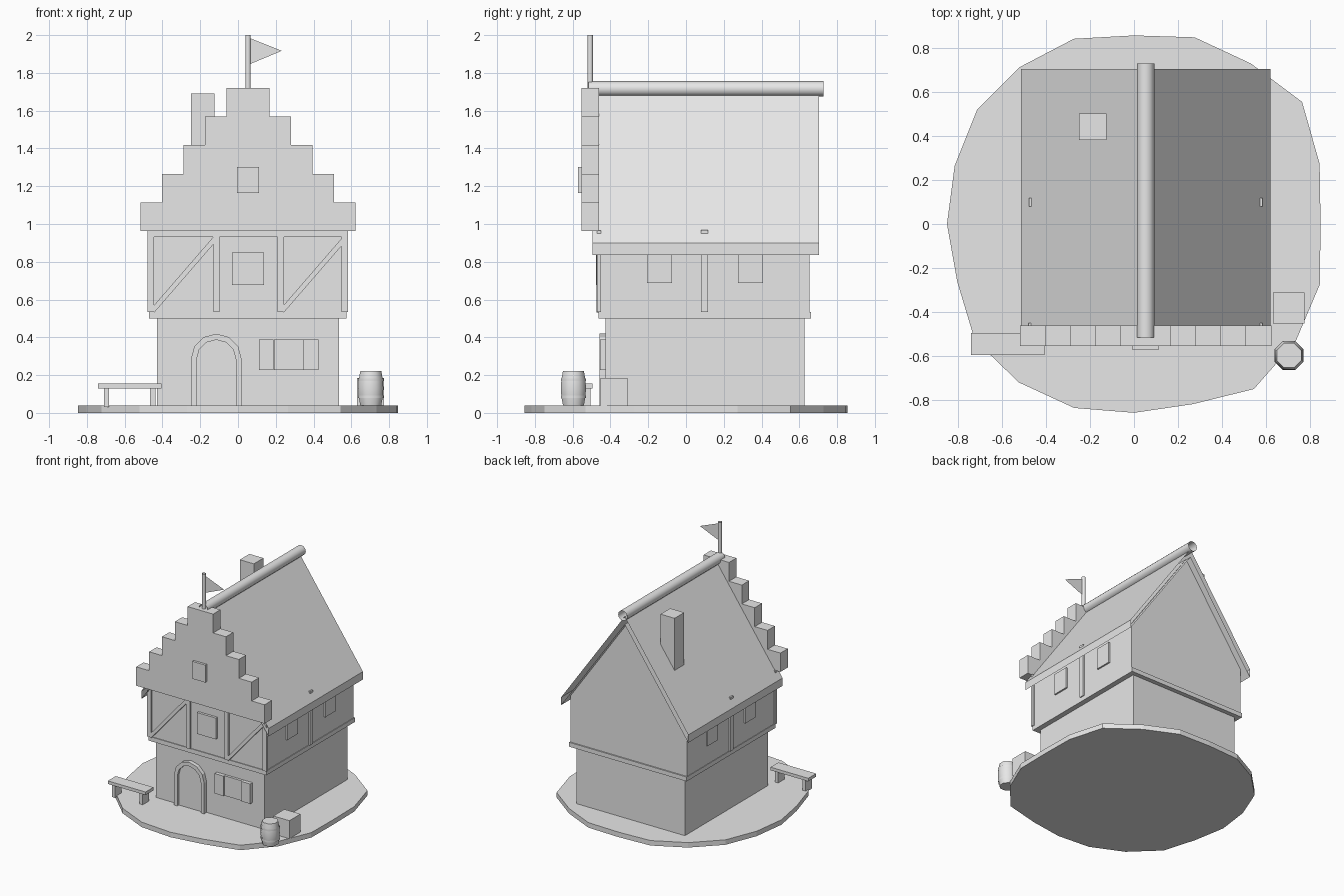
import bpy, bmesh, math
from mathutils import Vector

if "Cube" in bpy.data.objects:
    bpy.data.objects.remove(bpy.data.objects["Cube"])

GREY = bpy.data.materials.new("plain grey")
GREY.diffuse_color = (0.8, 0.8, 0.8, 1)
GREY.use_nodes = True
GREY.node_tree.nodes["Principled BSDF"].inputs["Base Color"].default_value = GREY.diffuse_color
CX = 0.053  # centre line of the house


def finish(name, bm, smooth=False):
    bmesh.ops.recalc_face_normals(bm, faces=bm.faces[:])
    me = bpy.data.meshes.new(name)
    bm.to_mesh(me)
    bm.free()
    ob = bpy.data.objects.new(name, me)
    bpy.context.collection.objects.link(ob)
    me.materials.append(GREY)
    if smooth:
        bpy.ops.object.select_all(action='DESELECT')
        ob.select_set(True)
        bpy.context.view_layer.objects.active = ob
        bpy.ops.object.shade_smooth_by_angle(angle=math.radians(50))
    return ob


def prism(name, pts, a, b, axis='y', caps=True, smooth=False):
    """Extrude a 2D outline: (x, z) along y, or (x, y) along z."""
    bm = bmesh.new()
    place = (lambda p, d: (p[0], d, p[1])) if axis == 'y' else (lambda p, d: (p[0], p[1], d))
    lo = [bm.verts.new(place(p, a)) for p in pts]
    hi = [bm.verts.new(place(p, b)) for p in pts]
    if caps:
        bm.faces.new(lo)
        bm.faces.new(hi)
    for i in range(len(pts)):
        j = (i + 1) % len(pts)
        bm.faces.new((lo[i], lo[j], hi[j], hi[i]))
    return finish(name, bm, smooth)


def box(name, x0, x1, y0, y1, z0, z1):
    return prism(name, [(x0, z0), (x1, z0), (x1, z1), (x0, z1)], y0, y1)


def lathe(name, profile, x, y, n, caps=True):
    """Solid or open tube of revolution from (radius, z) pairs."""
    bm = bmesh.new()
    rings = [[bm.verts.new((x + r * math.cos(t), y + r * math.sin(t), z))
              for t in (2 * math.pi * (k + 0.5) / n for k in range(n))] for r, z in profile]
    for a, b in zip(rings, rings[1:]):
        for k in range(n):
            m = (k + 1) % n
            bm.faces.new((a[k], a[m], b[m], b[k]))
    if caps:
        bm.faces.new(rings[0])
        bm.faces.new(rings[-1])
    return finish(name, bm, True)


def arch(cx, r, spring, base):
    top = [(cx + r * math.cos(math.pi * k / 6), spring + r * math.sin(math.pi * k / 6)) for k in range(7)]
    return [(cx + r, base)] + top + [(cx - r, base)]


# uneven round base slab
radii = [.846, .885, .942, .90, .89, .855, .883, .88, .88, .855,
         .848, .843, .893, .888, .877, .856, .859, .925, .906, .886]
prism("ground_slab", [(r * math.cos(i * math.pi / 10), r * math.sin(i * math.pi / 10))
                      for i, r in enumerate(radii)], 0, 0.04, 'z')

# walls
box("ground_floor", -0.43, 0.534, -0.425, 0.628, 0.03, 0.51)
box("floor_band", -0.47, 0.575, -0.462, 0.663, 0.50, 0.535)
prism("upper_floor", [(-0.466, 0.52), (0.57, 0.52), (0.57, 0.91), (CX, 1.64), (-0.466, 0.91)], -0.456, 0.653)

# open-ended roof shell with vertical eave edges, and the open ridge tube
prism("roof", [(-0.512, 0.837), (-0.512, 0.90), (CX, 1.70), (0.618, 0.90), (0.618, 0.837), (CX, 1.637)],
      -0.495, 0.703, caps=False)
prism("ridge_roll", [(CX + 0.04 * math.cos(t), 1.716 + 0.04 * math.sin(t))
                     for t in (2 * math.pi * k / 12 for k in range(12))], -0.515, 0.728,
      caps=False, smooth=True)

# stepped front gable
right = []
for i in range(5):
    half = 0.57 - 0.1142 * i
    right += [(half, 0.963 + 0.1515 * i), (half, 0.963 + 0.1515 * (i + 1))]
prism("stepped_gable", [(CX + x, z) for x, z in right] + [(CX - x, z) for x, z in reversed(right)],
      -0.553, -0.46)
box("gable_window", -0.006, 0.11, -0.572, -0.54, 1.163, 1.303)

# timber frame on the front
for i, x in enumerate((-0.478, -0.131, 0.209, 0.549)):
    box(f"front_post_{i}", x, x + 0.034, -0.471, -0.45, 0.535, 0.965)
box("front_top_beam", -0.478, 0.583, -0.47, -0.45, 0.932, 0.965)
for i, (a, b) in enumerate((((-0.453, 0.54), (-0.115, 0.93)), ((0.233, 0.54), (0.571, 0.93)))):
    a, b = Vector(a), Vector(b)
    d = (b - a).normalized() * 0.013
    n = Vector((-d.y, d.x))
    prism(f"front_brace_{i}", [a + n, a - n, b - n, b + n], -0.474, -0.45)

# side posts and side windows, mirrored about the house centre
for side, s in (("left", -1), ("right", 1)):
    def side_box(name, d0, d1, *yz):
        x0, x1 = sorted((CX + s * d0, CX + s * d1))
        box(f"{side}_{name}", x0, x1, *yz)
    side_box("post", 0.50, 0.53, 0.08, 0.117, 0.535, 0.967)
    side_box("window_front", 0.50, 0.53, -0.207, -0.073, 0.687, 0.855)
    side_box("window_back", 0.50, 0.53, 0.275, 0.408, 0.687, 0.855)

# front windows and shutters
box("upper_window", -0.032, 0.137, -0.476, -0.44, 0.677, 0.848)
box("lower_window", 0.19, 0.347, -0.445, -0.41, 0.228, 0.388)
box("shutter_left", 0.11, 0.189, -0.455, -0.41, 0.228, 0.388)
box("shutter_right", 0.348, 0.427, -0.455, -0.41, 0.228, 0.388)

# arched door and its frame
outer, inner = arch(-0.115, 0.134, 0.285, 0.04), arch(-0.115, 0.104, 0.283, 0.04)
prism("door_frame", outer + inner[::-1], -0.457, -0.41)
prism("door", inner, -0.437, -0.41)

# chimney
box("chimney", -0.25, -0.125, 0.38, 0.502, 1.1, 1.69)

# thin flag on an open-topped pole
lathe("flag_pole", [(0.015, 1.70), (0.015, 2.0)], CX, -0.507, 8, caps=False)
flag = bmesh.new()
flag.faces.new([flag.verts.new(p) for p in
                ((0.06, -0.507, 1.985), (0.06, -0.507, 1.845), (0.232, -0.507, 1.917))])
finish("flag", flag)

# bench
box("bench_seat", -0.74, -0.405, -0.595, -0.495, 0.13, 0.155)
for i, x in enumerate((-0.71, -0.465)):
    box(f"bench_leg_{i}", x, x + 0.028, -0.585, -0.505, 0.03, 0.135)

# barrel with thin hoops, and crate
lathe("barrel", [(0.06, 0.04), (0.069, 0.085), (0.072, 0.13), (0.069, 0.175), (0.06, 0.222)], 0.703, -0.596, 8)
for i, z in enumerate((0.078, 0.168)):
    lathe(f"barrel_hoop_{i}", [(0.0725, z), (0.0725, z + 0.014)], 0.703, -0.596, 8, caps=False)
box("crate", 0.63, 0.773, -0.452, -0.311, 0.04, 0.185)
